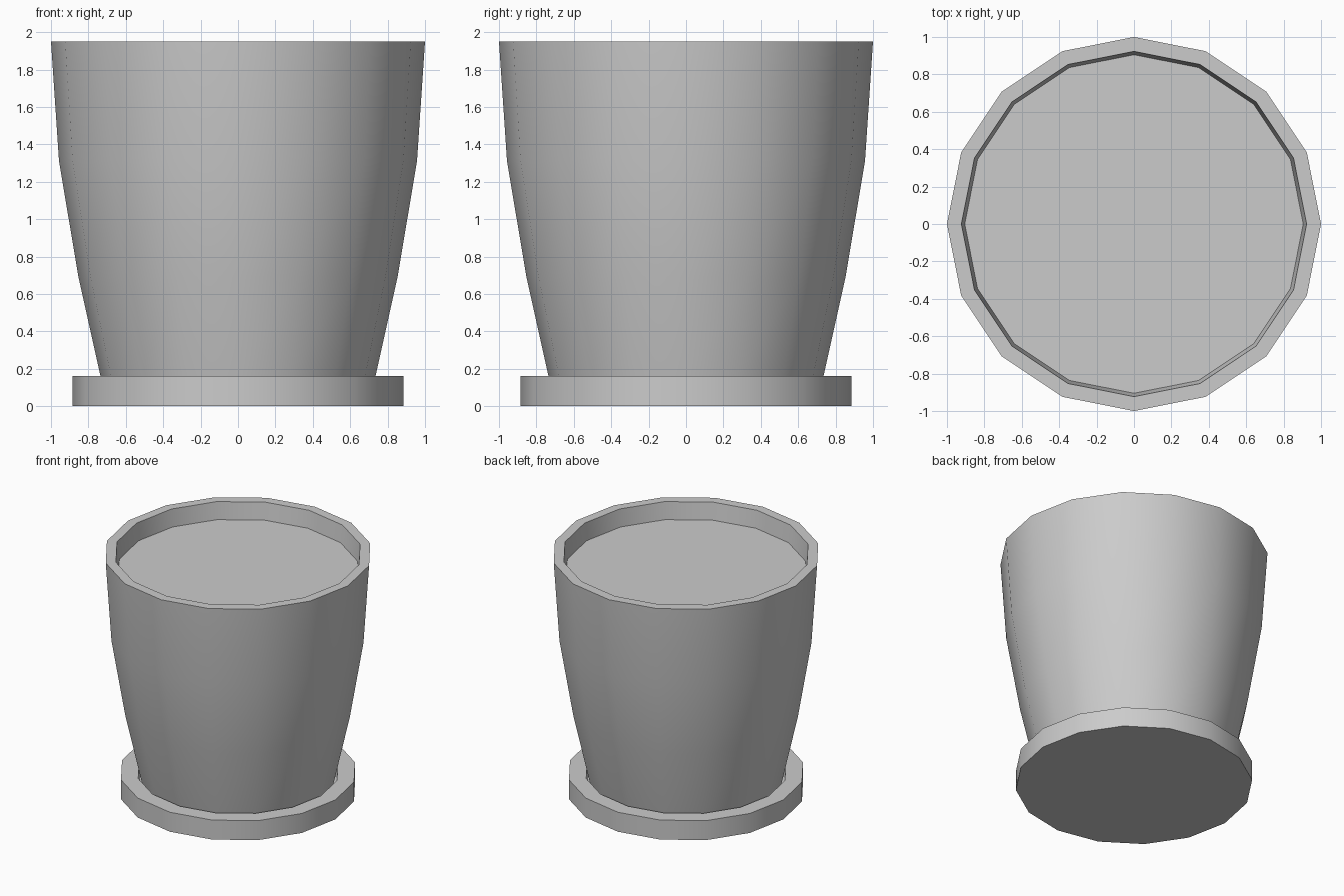
import bpy, bmesh
from math import cos, sin, tau, radians

SIDES = 16

cube = bpy.data.objects.get("Cube")
if cube:
    bpy.data.objects.remove(cube, do_unlink=True)

grey = bpy.data.materials.new("plain_grey")
grey.use_nodes = True
colour = (0.6, 0.6, 0.6, 1)
grey.diffuse_color = colour
grey.node_tree.nodes["Principled BSDF"].inputs["Base Color"].default_value = colour


def turned(name, profile):
    """Revolve (radius, height) points and cap both ends of the profile."""
    bm = bmesh.new()
    rings = [[bm.verts.new((r * cos(tau * i / SIDES), r * sin(tau * i / SIDES), z))
              for i in range(SIDES)] for r, z in profile]
    for a, b in zip(rings, rings[1:]):
        for i in range(SIDES):
            j = (i + 1) % SIDES
            bm.faces.new((a[i], a[j], b[j], b[i]))
    bm.faces.new(rings[0][::-1])
    bm.faces.new(rings[-1])
    mesh = bpy.data.meshes.new(name)
    bm.to_mesh(mesh)
    bm.free()
    mesh.materials.append(grey)
    obj = bpy.data.objects.new(name, mesh)
    bpy.context.collection.objects.link(obj)
    bpy.ops.object.select_all(action="DESELECT")
    obj.select_set(True)
    bpy.context.view_layer.objects.active = obj
    bpy.ops.object.shade_smooth_by_angle(angle=radians(30))
    return obj


# Pot: outer wall up, flat rim, then inner wall down to the soil surface
turned("pot_with_soil", [(0.71, 0.05), (0.735, 0.16), (0.853, 0.69), (0.957, 1.31),
                         (1.0, 1.95), (0.923, 1.95), (0.905, 1.81)])

# Saucer: shallow dish with a thick rim around the pot foot
turned("saucer", [(0.885, 0), (0.885, 0.16), (0.755, 0.16), (0.745, 0.05)])
